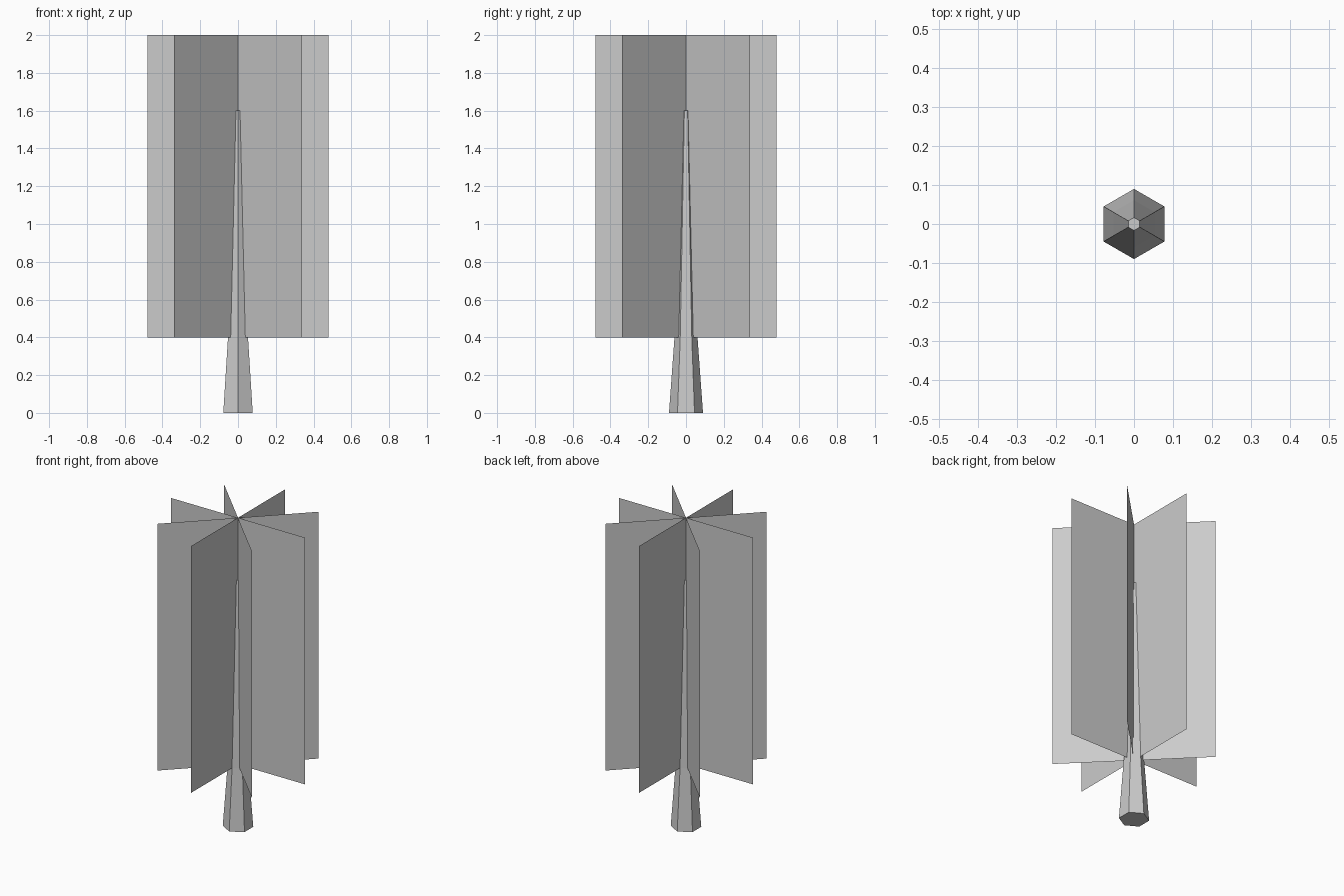
import bpy, bmesh, math

if "Cube" in bpy.data.objects:
    bpy.data.objects.remove(bpy.data.objects["Cube"])


def make_object(name, bm):
    mesh = bpy.data.meshes.new(name)
    bm.to_mesh(mesh)
    bm.free()
    obj = bpy.data.objects.new(name, mesh)
    bpy.context.collection.objects.link(obj)
    return obj


# Trunk: tapered six-sided post with a corner facing front
SIDES = 6
PROFILE = [(0.09, 0.0), (0.061, 0.4), (0.017, 1.6)]  # radius, height
bm = bmesh.new()
rings = []
for r, z in PROFILE:
    angles = [math.pi / 2 + i * math.tau / SIDES for i in range(SIDES)]
    rings.append([bm.verts.new((r * math.cos(a), r * math.sin(a), z)) for a in angles])
for low, high in zip(rings, rings[1:]):
    for i in range(SIDES):
        j = (i + 1) % SIDES
        bm.faces.new((low[i], low[j], high[j], high[i]))
bm.faces.new(rings[0][::-1])
bm.faces.new(rings[-1])
make_object("trunk", bm)

# Foliage: four crossed upright cards meeting on the trunk axis
HALF_WIDTH, BOTTOM, TOP = 0.48, 0.4, 2.0
for k in range(4):
    bm = bmesh.new()
    corners = [(-HALF_WIDTH, BOTTOM), (HALF_WIDTH, BOTTOM), (HALF_WIDTH, TOP), (-HALF_WIDTH, TOP)]
    bm.faces.new([bm.verts.new((x, 0, z)) for x, z in corners])
    card = make_object(f"foliage_card_{k + 1}", bm)
    card.rotation_euler.z = k * math.pi / 4
